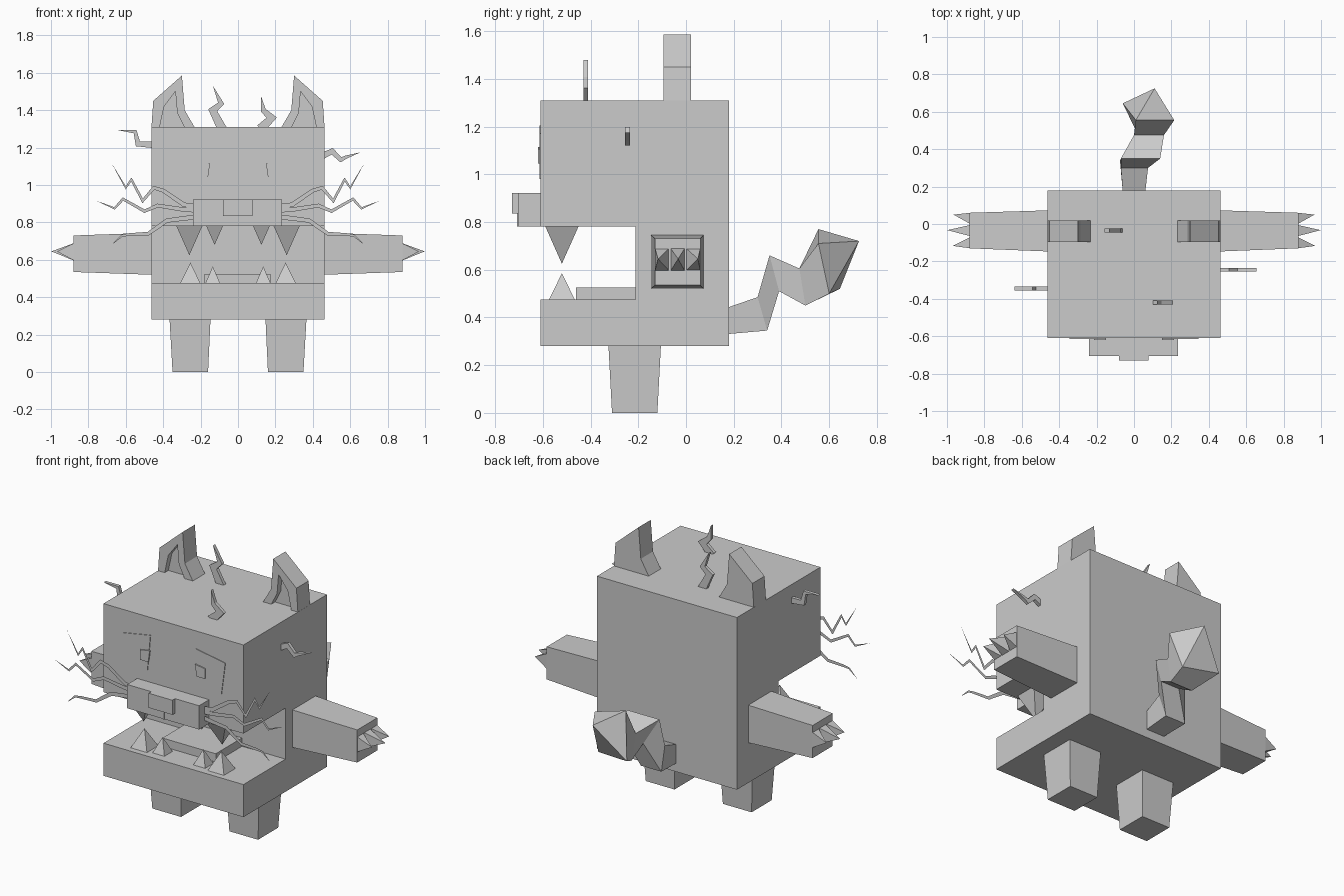
import bpy, math
from mathutils import Vector

if "Cube" in bpy.data.objects:
    bpy.data.objects.remove(bpy.data.objects["Cube"])

grey = bpy.data.materials.new("stone grey")
grey.diffuse_color = (0.6, 0.6, 0.6, 1)
grey.use_nodes = True
grey.node_tree.nodes["Principled BSDF"].inputs["Base Color"].default_value = grey.diffuse_color


def make(name, verts, faces):
    me = bpy.data.meshes.new(name)
    me.from_pydata([tuple(v) for v in verts], [], faces)
    me.materials.append(grey)
    ob = bpy.data.objects.new(name, me)
    bpy.context.collection.objects.link(ob)
    return ob


def fix_normals(ob):
    import bmesh
    bm = bmesh.new()
    bm.from_mesh(ob.data)
    bmesh.ops.recalc_face_normals(bm, faces=bm.faces)
    bm.to_mesh(ob.data)
    bm.free()
    return ob


def loft(name, rings, tip=None):
    """Skin a row of equal rings, capped at the ends or closed to a tip."""
    n = len(rings[0])
    verts = [v for r in rings for v in r]
    faces = [(k * n + i, k * n + (i + 1) % n, (k + 1) * n + (i + 1) % n, (k + 1) * n + i)
             for k in range(len(rings) - 1) for i in range(n)]
    faces.append(tuple(range(n)))
    last = (len(rings) - 1) * n
    if tip:
        verts.append(tip)
        faces += [(last + i, last + (i + 1) % n, len(verts) - 1) for i in range(n)]
    else:
        faces.append(tuple(range(last, last + n)))
    return fix_normals(make(name, verts, faces))


def rect_z(x0, x1, y0, y1, z):
    return [(x0, y0, z), (x1, y0, z), (x1, y1, z), (x0, y1, z)]


def rect_x(x, y0, y1, z0, z1):
    return [(x, y0, z0), (x, y1, z0), (x, y1, z1), (x, y0, z1)]


def box(name, x0, x1, y0, y1, z0, z1):
    return loft(name, [rect_z(x0, x1, y0, y1, z0), rect_z(x0, x1, y0, y1, z1)])


def plate(name, pts, y0, y1):
    """Extrude an XZ outline along y."""
    return loft(name, [[(x, y, z) for x, z in pts] for y in (y0, y1)])


def bolt(name, path, width, y, depth):
    """Zigzag strip in the XZ plane, tapering to a point."""
    p = [Vector(q) for q in path]
    left, right = [], []
    for i in range(len(p) - 1):
        a = (p[i + 1] - p[i]).normalized()
        b = (p[i] - p[i - 1]).normalized() if i else a
        m = (a + b).normalized()
        nrm = Vector((-m.y, m.x))
        w = width / 2 * (1 - 0.7 * i / (len(p) - 1)) / max(0.6, m.dot(a))
        left.append(p[i] + nrm * w)
        right.append(p[i] - nrm * w)
    pts = left + [p[-1]] + right[::-1]
    n, k = len(pts), len(left)
    faces = [(i, i + 1, n - 2 - i, n - 1 - i) for i in range(k - 1)] + [(k - 1, k, k + 1)]
    verts = [(q.x, y - depth / 2, q.y) for q in pts]
    if depth:
        verts += [(q.x, y + depth / 2, q.y) for q in pts]
        faces += [tuple(i + n for i in f) for f in faces]
        faces += [(i, (i + 1) % n, (i + 1) % n + n, i + n) for i in range(n)]
    return fix_normals(make(name, verts, faces))


# Body with the open mouth cut into its side profile
profile = [(-.61, .28), (.18, .28), (.18, 1.31), (-.61, 1.31),
           (-.61, .78), (-.212, .78), (-.212, .475), (-.61, .475)]
loft("body", [[(x, y, z) for y, z in profile] for x in (-.463, .463)])
box("tongue", -.178, .175, -.46, -.21, .47, .525)

# Muzzle and nose
box("muzzle", -.24, .236, -.705, -.605, .78, .922)
box("nose", -.08, .077, -.73, -.70, .835, .922)
box("lip_line", -.008, .008, -.709, -.70, .78, .835)

# Tail: bent square tube ending in a pointed bulb
tail = [[(-.06, .17, .44), (.06, .17, .44), (.06, .17, .33), (-.06, .17, .33)],
        [(-.07, .30, .485), (.075, .30, .485), (.06, .34, .345), (-.075, .34, .345)],
        [(-.07, .35, .66), (.14, .35, .66), (.135, .39, .51), (.01, .39, .51)],
        [(.0, .475, .605), (.16, .475, .605), (.16, .50, .45), (.01, .50, .45)],
        [(.01, .555, .77), (.215, .555, .71), (.16, .60, .50), (-.06, .645, .52)]]
loft("tail", tail, tip=(.11, .725, .72))

whiskers = [
    [(.22, .885), (.29, .895), (.40, .97), (.45, .985), (.51, .915),
     (.57, 1.03), (.60, .985), (.675, 1.115)],
    [(.22, .865), (.30, .87), (.43, .89), (.50, .86), (.615, .925), (.66, .875), (.76, .917)],
    [(.22, .83), (.38, .81), (.48, .74), (.58, .735), (.62, .73), (.675, .68)]]
ear = [(.463, 1.305), (.453, 1.45), (.30, 1.585), (.285, 1.40), (.23, 1.305)]
hollow = [(.42, 1.305), (.395, 1.42), (.335, 1.50), (.325, 1.385), (.285, 1.305)]

for s, side in ((-1, "left"), (1, "right")):
    # Legs and arms, both tapering
    loft(side + "_leg", [rect_z(s * .16, s * .35, -.31, -.12, 0),
                         rect_z(s * .147, s * .366, -.325, -.105, .285)])
    loft(side + "_arm", [rect_x(s * .455, -.147, .073, .52, .745),
                         rect_x(s * .88, -.13, .06, .535, .73)])
    # Claws
    for i, (y, ty, tx) in enumerate(((-.1, -.117, .968), (-.035, -.033, .998), (.03, .05, .965))):
        loft(f"{side}_claw_{i}", [rect_x(s * .875, y - .03, y + .03, .595, .69)],
             tip=(s * tx, ty, .645))
    # Ears with a hollowed front
    rings = [(ear, .02), (ear, -.095), (hollow, -.095), (hollow, -.06)]
    loft(side + "_ear", [[(s * x, y, z) for x, z in r] for r, y in rings])
    # Teeth
    for name, x, h, z0, z1 in (("upper_fang", .26, .07, .782, .625),
                               ("upper_tooth", .125, .045, .782, .68),
                               ("lower_fang", .255, .055, .473, .585),
                               ("lower_tooth", .135, .04, .473, .565)):
        loft(f"{side}_{name}", [rect_z(s * x - h, s * x + h, -.52 - h, -.52 + h, z0)],
             tip=(s * x, -.52, z1))
    # Slanted eyes and pupils
    plate(side + "_eye", [(s * x, z) for x, z in
          ((.15, 1.205), (.345, 1.17), (.32, .98), (.17, .99))], -.614, -.606)
    plate(side + "_pupil", [(s * x, z) for x, z in
          ((.15, 1.115), (.215, 1.105), (.215, 1.045), (.16, 1.045))], -.621, -.613)
    # Whiskers
    for i, path in enumerate(whiskers):
        bolt(f"{side}_whisker_{i}", [(s * x, z) for x, z in path], .026, -.655, 0)

# Crooked hairs on the head
bolt("top_hair_left", [(-.085, 1.30), (-.135, 1.40), (-.09, 1.437), (-.134, 1.53)], .05, -.035, .02)
bolt("top_hair_right", [(.12, 1.30), (.18, 1.36), (.135, 1.40), (.122, 1.478)], .05, -.42, .02)
bolt("side_hair_left", [(-.45, 1.215), (-.535, 1.22), (-.55, 1.285), (-.64, 1.293)], .035, -.345, .02)
bolt("side_hair_right", [(.45, 1.155), (.504, 1.18), (.55, 1.135), (.58, 1.15), (.655, 1.175)],
     .035, -.245, .02)
